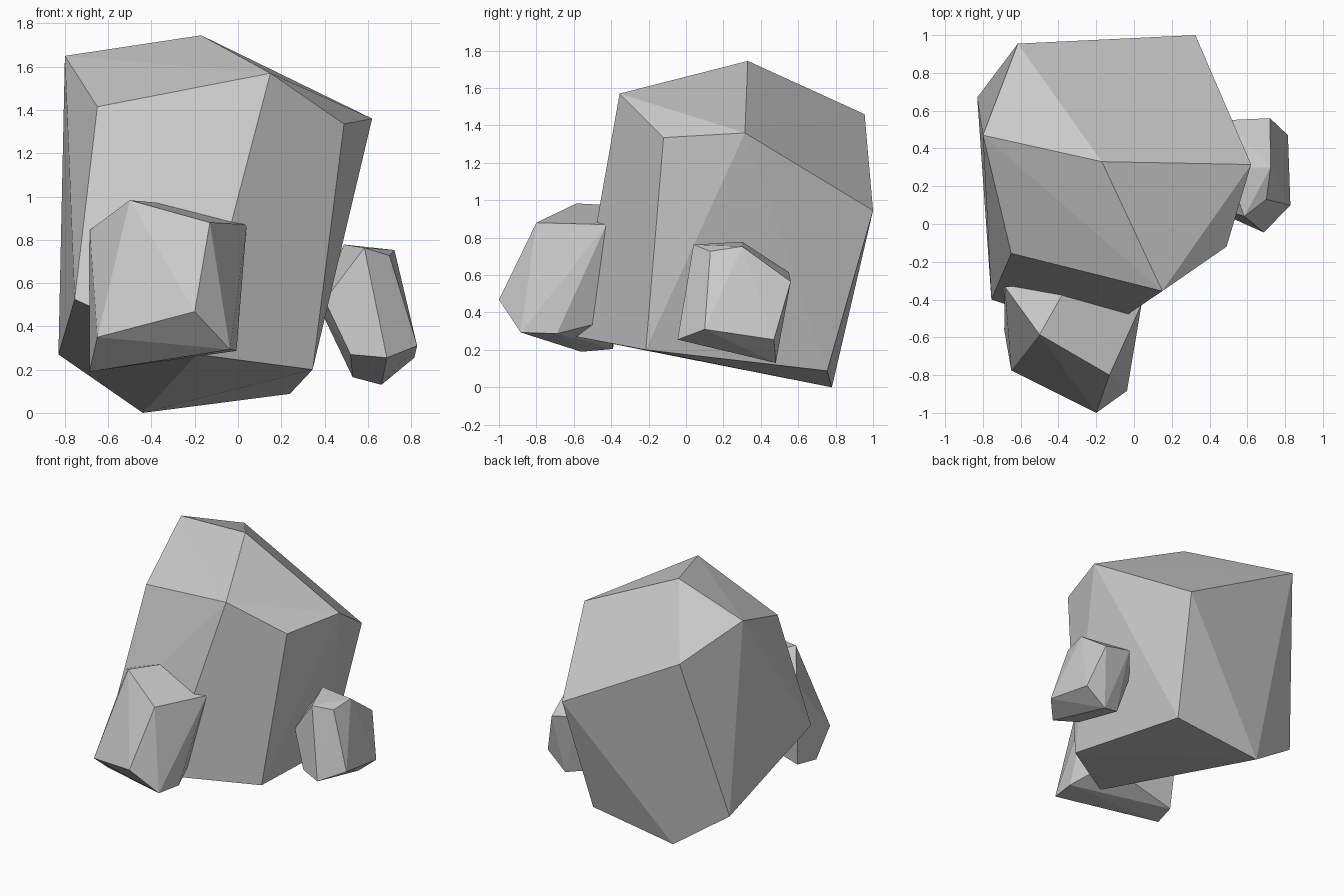
import bpy, bmesh


def rock(name, corners):
    """Flat-faced boulder: the convex hull around a few corner points."""
    bm = bmesh.new()
    for c in corners:
        bm.verts.new(c)
    hull = bmesh.ops.convex_hull(bm, input=bm.verts[:])
    inside = {g for g in hull["geom_interior"] + hull["geom_unused"]
              if isinstance(g, bmesh.types.BMVert)}
    bmesh.ops.delete(bm, geom=list(inside), context='VERTS')
    bmesh.ops.recalc_face_normals(bm, faces=bm.faces[:])
    mesh = bpy.data.meshes.new(name)
    bm.to_mesh(mesh)
    bm.free()
    obj = bpy.data.objects.new(name, mesh)
    bpy.context.collection.objects.link(obj)
    return obj


# Main boulder: crown, shoulders, then base
rock("large_boulder", [
    (-0.80, 0.47, 1.65), (-0.17, 0.33, 1.745), (-0.65, -0.155, 1.415), (0.15, -0.355, 1.57),
    (0.49, -0.12, 1.335), (0.62, 0.315, 1.36), (0.325, 1.0, 0.945), (-0.615, 0.955, 1.46),
    (-0.83, 0.67, 0.27), (-0.44, 0.78, 0.0), (0.24, 0.755, 0.088), (0.345, -0.215, 0.20),
    (-0.755, -0.40, 0.525), (-0.19, -0.585, 0.27)])

# Boulder leaning on the front
rock("front_boulder", [
    (-0.50, -0.585, 0.983), (-0.13, -0.80, 0.88), (0.04, -0.425, 0.87), (-0.36, -0.34, 0.97),
    (-0.685, -0.33, 0.845), (-0.20, -1.0, 0.468), (-0.65, -0.775, 0.35), (-0.687, -0.56, 0.19),
    (-0.037, -0.883, 0.293), (-0.007, -0.69, 0.287), (-0.65, -0.39, 0.205), (-0.10, -0.40, 0.36)])

# Boulder against the right side
rock("side_boulder", [
    (0.584, 0.04, 0.763), (0.70, 0.13, 0.727), (0.723, 0.30, 0.753), (0.49, 0.30, 0.778),
    (0.72, 0.56, 0.565), (0.50, 0.55, 0.615), (0.815, 0.47, 0.255), (0.828, 0.10, 0.31),
    (0.688, -0.045, 0.255), (0.663, 0.48, 0.13), (0.52, 0.03, 0.27), (0.53, 0.45, 0.165),
    (0.40, 0.10, 0.52), (0.36, 0.38, 0.52)])
